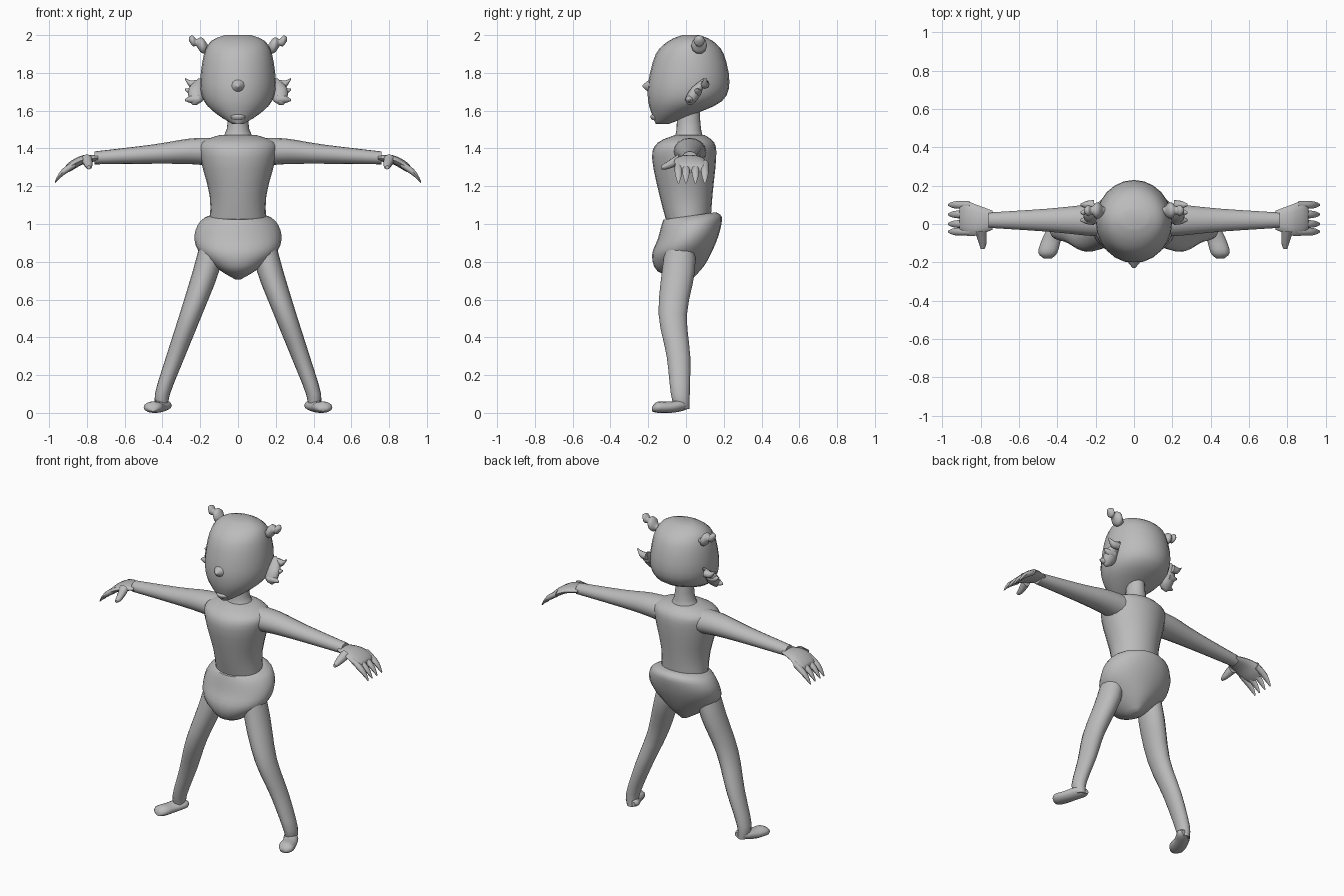
import bpy, bmesh, math
from mathutils import Vector

default_cube = bpy.data.objects.get("Cube")
if default_cube:
    bpy.data.objects.remove(default_cube, do_unlink=True)

grey = bpy.data.materials.new("plain_grey")
grey.use_nodes = True
colour = (0.5, 0.5, 0.5, 1)
grey.diffuse_color = colour
grey.node_tree.nodes["Principled BSDF"].inputs["Base Color"].default_value = colour


def place(axis, along, across, up):
    """Turn ring coordinates into a point for a part running along an axis."""
    if axis == "x":
        return Vector((along, across, up))
    if axis == "y":
        return Vector((across, along, up))
    return Vector((across, up, along))


def flowing(keys, steps):
    """Smoothly interpolate between neighbouring key rings."""
    keys = [Vector(key) for key in keys]
    padded = [keys[0], *keys, keys[-1]]
    rings = []
    for before, start, end, after in zip(padded, padded[1:], padded[2:], padded[3:]):
        leave, arrive = (end - before) / 2, (after - start) / 2
        for step in range(steps):
            t = step / steps
            blend = t * t * (3 - 2 * t)
            rings.append(start.lerp(end, blend)
                         + leave * t * (1 - t) ** 2 - arrive * t * t * (1 - t))
    return rings + [keys[-1]]


def loft(name, axis, keys, sides, tilt=0, steps=3):
    """Skin oval rings given as position, two centres and two radii."""
    bm = bmesh.new()
    loops = []
    for along, across, up, wide, tall in flowing(keys, steps):
        loop = []
        for side in range(sides):
            angle = math.tau * side / sides
            u = across + wide * math.cos(angle)
            v = up + tall * math.sin(angle)
            loop.append(bm.verts.new(place(axis, along + tilt * v, u, v)))
        loops.append(loop)
    for lower, upper in zip(loops, loops[1:]):
        for side in range(sides):
            following = (side + 1) % sides
            bm.faces.new((lower[side], lower[following], upper[following], upper[side]))
    bm.faces.new(loops[0])
    bm.faces.new(loops[-1])
    bmesh.ops.recalc_face_normals(bm, faces=bm.faces)
    mesh = bpy.data.meshes.new(name)
    bm.to_mesh(mesh)
    bm.free()
    mesh.materials.append(grey)
    part = bpy.data.objects.new(name, mesh)
    bpy.context.collection.objects.link(part)
    bpy.ops.object.select_all(action="DESELECT")
    part.select_set(True)
    bpy.context.view_layer.objects.active = part
    bpy.ops.object.shade_smooth_by_angle(angle=math.radians(55))
    return part


def body(name, profile, tilt=0):
    """Central part from height, half width, front and back."""
    keys = [(height, 0, (front + back) / 2, width, (back - front) / 2)
            for height, width, front, back in profile]
    return loft(name, "z", keys, sides=24, tilt=tilt)


def limb(name, axis, path, squash=1, sides=12):
    """Mirrored part from position, two centres and a radius."""
    keys = [(along, across, up, radius, radius * squash)
            for along, across, up, radius in path]
    part = loft(name, axis, keys, sides)
    part.modifiers.new("Mirror", "MIRROR")
    return part


# Head and face
body("head", [(1.53, .03, -.16, -.09), (1.58, .11, -.18, .04), (1.65, .18, -.2, .19),
              (1.75, .2, -.2, .23), (1.9, .18, -.16, .2), (1.97, .14, -.09, .14),
              (2, .07, -.02, .07)])
body("mouth", [(1.55, .03, -.18, -.13), (1.57, .04, -.19, -.13), (1.58, .03, -.18, -.13)])
loft("nose", "y", [(-.23, 0, 1.73, .005, .005), (-.22, 0, 1.73, .015, .015),
                   (-.19, 0, 1.73, .04, .04)], sides=10)

# Neck, torso and shorts
body("neck", [(1.44, .1, -.07, .1), (1.5, .06, -.05, .08), (1.64, .05, -.05, .07)])
body("torso", [(1, .15, -.1, .13), (1.15, .15, -.14, .14), (1.35, .2, -.18, .16),
               (1.43, .2, -.15, .15), (1.47, .1, -.06, .1)])
body("shorts", [(.71, .02, -.03, .04), (.77, .11, -.15, .1), (.86, .21, -.18, .15),
                (.94, .23, -.15, .18), (1.01, .2, -.13, .19), (1.04, .15, -.12, .16)],
     tilt=.14)

# Legs and feet
limb("leg", "z", [(.9, .14, -.03, .06), (.75, .17, -.04, .07), (.52, .25, -.07, .06),
                  (.3, .33, -.04, .05), (.1, .4, -.03, .04), (.02, .4, -.02, .03)],
     squash=1.25, sides=16)
limb("foot", "y", [(-.18, .45, .02, .02), (-.15, .45, .03, .05), (-.08, .43, .03, .05),
                   (-.02, .4, .04, .05), (.01, .39, .04, .03)], squash=.6)

# Arms and hands
limb("arm", "x", [(.1, .02, 1.38, .09), (.25, .02, 1.385, .08), (.45, .02, 1.37, .06),
                  (.76, .02, 1.35, .04)], squash=.85, sides=16)
limb("palm", "x", [(.74, .02, 1.35, .05), (.82, .02, 1.34, .08), (.88, .03, 1.31, .09),
                   (.91, .03, 1.29, .07)], squash=.3)
for finger, y in zip(("index", "middle", "ring", "little"), (-.04, 0, .05, .1)):
    limb(finger + "_finger", "x", [(.86, y, 1.32, .02), (.92, y, 1.28, .02),
                                   (.95, y, 1.25, .015), (.97, y, 1.22, .005)], sides=8)
limb("thumb", "y", [(-.13, .79, 1.3, .01), (-.1, .79, 1.31, .02), (-.04, .8, 1.34, .03)],
     sides=8)

# Beaded hair knots
beads = (.02, .02, .04, .04, .02, .03, .01)
limb("hair_knot", "x", [(.14 + .02 * bead, .07, 1.92 + .01 * bead, radius)
                        for bead, radius in enumerate(beads)], sides=10)

# Leaf-shaped ears with pointed lobes
limb("ear", "z", [(1.63, .23, .02, .01), (1.66, .22, .03, .04), (1.72, .22, .06, .04),
                  (1.77, .2, .1, .01)], squash=.8)
for lobe, z in zip(("lower", "middle", "upper"), (1.66, 1.7, 1.74)):
    y = z - 1.64
    limb(lobe + "_ear_lobe", "x", [(.21, y, z, .025), (.25, y, z, .02),
                                   (.28, y, z + (z - 1.67) * .4, .005)], sides=8)
